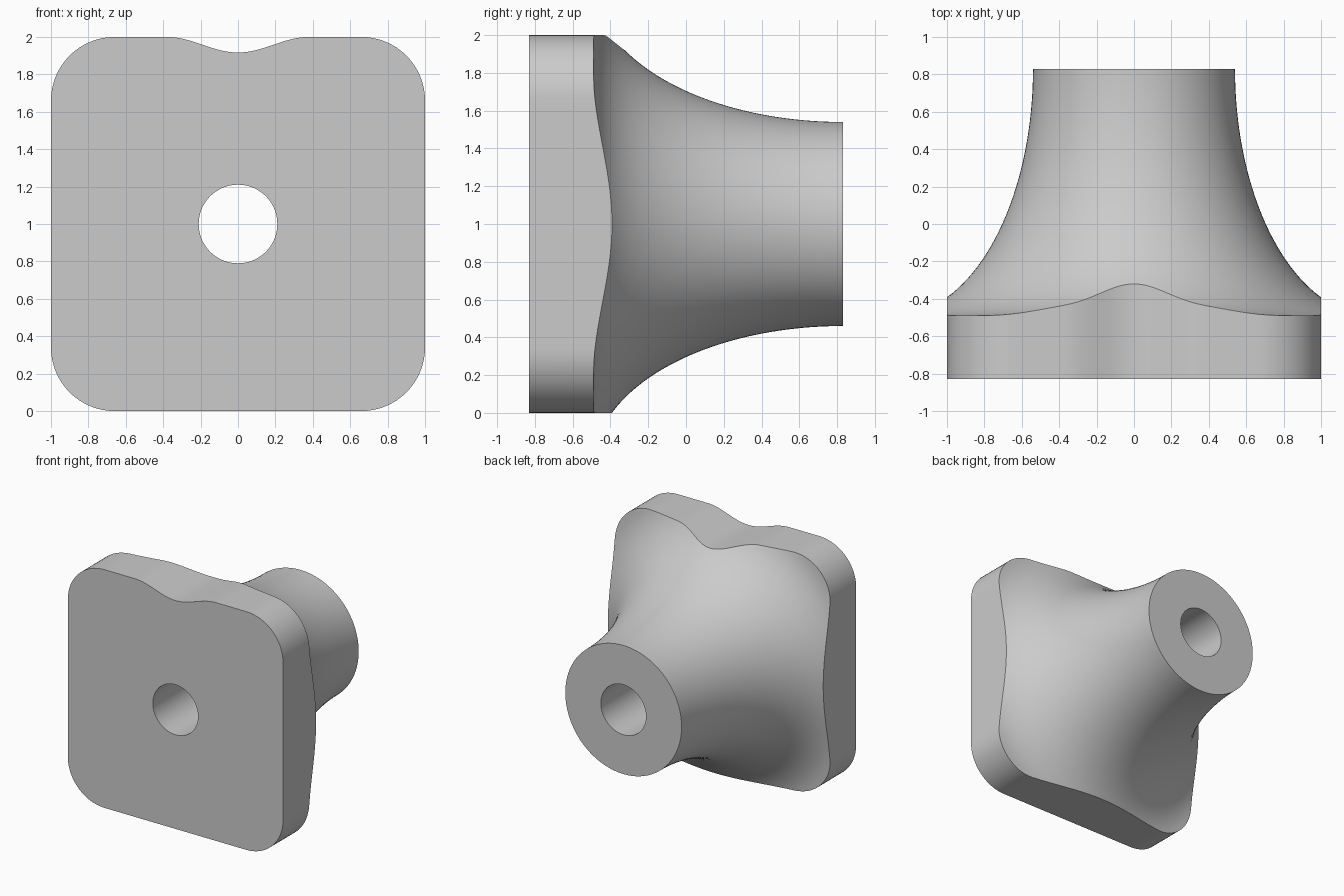
import bpy, bmesh, math

if "Cube" in bpy.data.objects:
    bpy.data.objects.remove(bpy.data.objects["Cube"])

HALF_DEPTH, HOLE_R, NECK_R = 0.83, 0.21, 0.54
CORNER_R, NOTCH_W, NOTCH_D = 0.34, 0.38, 0.083
FLARE_A, FLARE_B = 0.74, 1.32      # quarter ellipse of the flared neck
STEPS = 28


def line(p, q, n):
    return [(p[0] + (q[0] - p[0]) * i / n, p[1] + (q[1] - p[1]) * i / n) for i in range(n)]


def corner(sx, sz, start, n=16):
    c = 1 - CORNER_R
    return [(sx * c + CORNER_R * math.cos(start + math.pi / 2 * i / n),
             sz * c + CORNER_R * math.sin(start + math.pi / 2 * i / n)) for i in range(n)]


# Outline of the plate: rounded square with a soft notch in the top edge
e, h = 1 - CORNER_R, math.pi / 2
notch = []
for i in range(32):
    x = NOTCH_W * (1 - i / 16)
    notch.append((x, 1 - NOTCH_D * (1 + math.cos(math.pi * x / NOTCH_W)) / 2))
outline = (line((1, -e), (1, e), 24) + corner(1, 1, 0)
           + line((e, 1), (NOTCH_W, 1), 6) + notch + line((-NOTCH_W, 1), (-e, 1), 6)
           + corner(-1, 1, h) + line((-1, e), (-1, -e), 24) + corner(-1, -1, 2 * h)
           + line((-e, -1), (e, -1), 24) + corner(1, -1, 3 * h))


def section(x, z):
    """Closed radial section: front hole rim, plate edge, flare, neck end, back hole rim."""
    edge = math.hypot(x, z)
    pts = [(HOLE_R, -HALF_DEPTH), (edge, -HALF_DEPTH)]
    u0 = math.acos((NECK_R + FLARE_A - edge) / FLARE_A)
    for i in range(STEPS + 1):
        u = u0 * (1 - i / STEPS)
        pts.append((NECK_R + FLARE_A * (1 - math.cos(u)), HALF_DEPTH - FLARE_B * math.sin(u)))
    pts.append((HOLE_R, HALF_DEPTH))
    return [(r * x / edge, y, 1 + r * z / edge) for r, y in pts]


# Flared knob with a through hole
bm = bmesh.new()
cols = [[bm.verts.new(p) for p in section(x, z)] for x, z in outline]
for k, a in enumerate(cols):
    b = cols[(k + 1) % len(cols)]
    for i in range(len(a)):
        j = (i + 1) % len(a)
        bm.faces.new((a[i], b[i], b[j], a[j]))
bmesh.ops.recalc_face_normals(bm, faces=bm.faces)
mesh = bpy.data.meshes.new("flared_knob")
bm.to_mesh(mesh)
bm.free()

grey = bpy.data.materials.new("plain grey")
grey.diffuse_color = (0.6, 0.6, 0.6, 1)
grey.use_nodes = True
grey.node_tree.nodes["Principled BSDF"].inputs["Base Color"].default_value = grey.diffuse_color
mesh.materials.append(grey)
knob = bpy.data.objects.new("flared_knob", mesh)
bpy.context.collection.objects.link(knob)
bpy.context.view_layer.objects.active = knob
knob.select_set(True)
bpy.ops.object.shade_smooth_by_angle(angle=math.radians(30))
